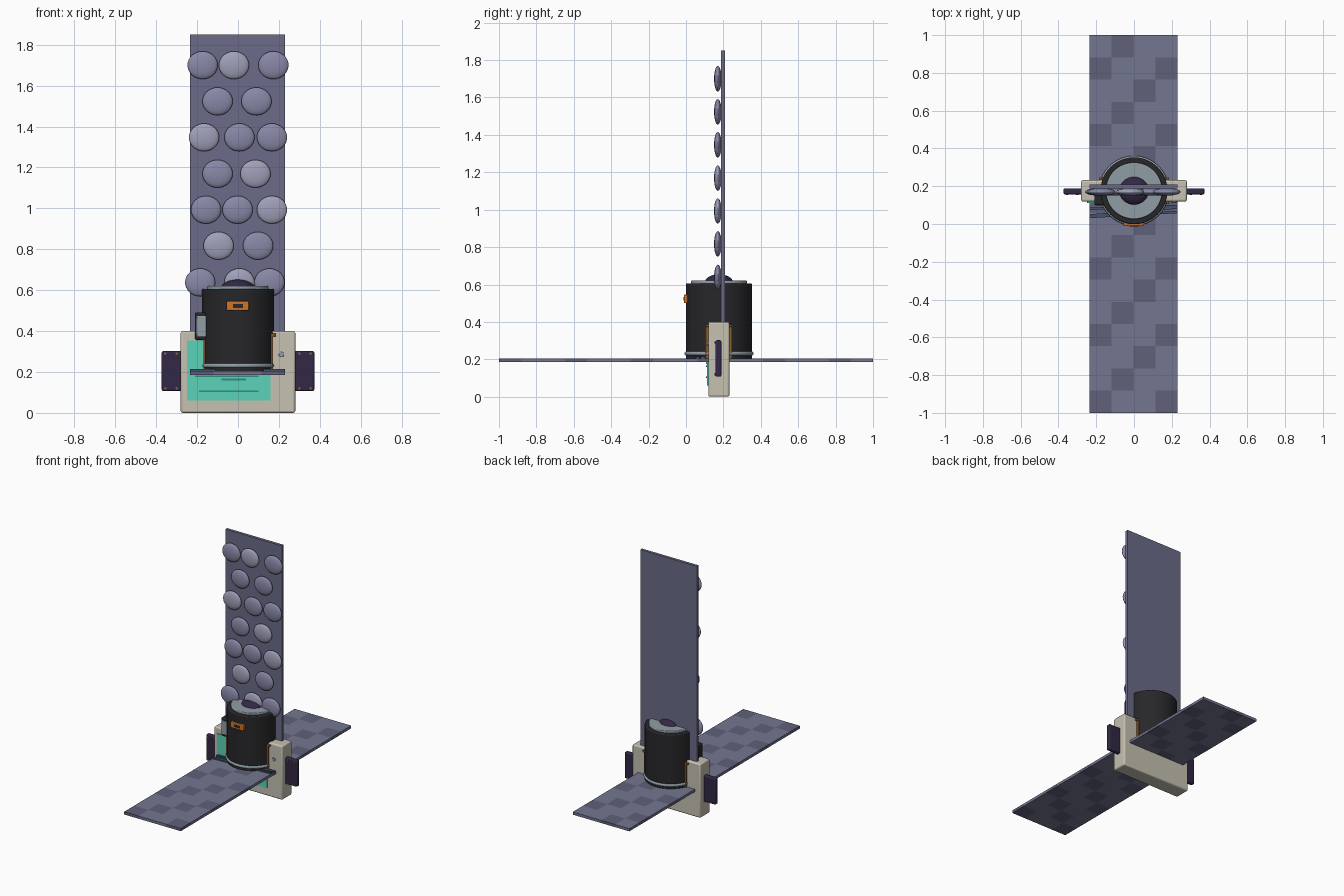
import bpy, bmesh, math

if "Cube" in bpy.data.objects:
    bpy.data.objects.remove(bpy.data.objects["Cube"])

def mat(name, r, g, b):
    m = bpy.data.materials.new(name)
    m.diffuse_color = [c ** 2.2 for c in (r, g, b)] + [1]
    m.use_nodes = True
    m.node_tree.nodes["Principled BSDF"].inputs["Base Color"].default_value = m.diffuse_color
    return m

SLATE = mat("slate", .45, .46, .56)
SLATE_DARK = mat("slate_dark", .38, .38, .48)
WALL = mat("wall", .42, .42, .53)
STONE = mat("stone", .53, .53, .65)
STONE_LIGHT = mat("stone_light", .62, .62, .72)
CHARCOAL = mat("charcoal", .17, .17, .18)
STEEL = mat("steel", .56, .61, .64)
PLUM = mat("plum", .21, .17, .28)
CREAM = mat("cream", .77, .75, .69)
TEAL = mat("teal", .36, .82, .72)
TEAL_DARK = mat("teal_dark", .2, .55, .5)
BRONZE = mat("bronze", .55, .38, .2)
ORANGE = mat("orange", .82, .45, .17)
STRIP = mat("strip", .28, .33, .42)

def finish(name, m, bevel=0, smooth=True):
    o = bpy.context.object
    o.name = name
    o.data.materials.append(m)
    if bevel:
        b = o.modifiers.new("bevel", 'BEVEL')
        b.width, b.segments = bevel, 3
    if smooth:
        bpy.ops.object.shade_smooth_by_angle(angle=math.radians(35))
    return o

def box(name, x0, x1, y0, y1, z0, z1, m, bevel=0):
    bpy.ops.mesh.primitive_cube_add(size=1, location=((x0+x1)/2, (y0+y1)/2, (z0+z1)/2))
    o = bpy.context.object
    o.scale = (x1-x0, y1-y0, z1-z0)
    bpy.ops.object.transform_apply(location=False, rotation=False, scale=True)
    return finish(name, m, bevel, bevel > 0)

def cyl(name, r, loc, depth, m, rot=(0, 0, 0), bevel=0, verts=64):
    bpy.ops.mesh.primitive_cylinder_add(radius=r, depth=depth, location=loc, rotation=rot, vertices=verts)
    return finish(name, m, bevel)

def ball(name, loc, scale, m):
    bpy.ops.mesh.primitive_uv_sphere_add(segments=32, ring_count=16, radius=1, location=loc)
    bpy.context.object.scale = scale
    bpy.ops.object.transform_apply(location=False, rotation=False, scale=True)
    return finish(name, m)

CY = .176          # depth of the pot and base centre
X0, X1 = -.235, .23

# Long path with a diagonal chequer of darker tiles
bm = bmesh.new()
grid = [[bm.verts.new((X0 + (X1-X0)*c/4, 1 - 2*r/17, .205)) for c in range(5)] for r in range(18)]
for r in range(17):
    for c in range(4):
        f = bm.faces.new((grid[r][c], grid[r+1][c], grid[r+1][c+1], grid[r][c+1]))
        f.material_index = int((r + c) % 3 == 1)
me = bpy.data.meshes.new("path")
bm.to_mesh(me)
bm.free()
path = bpy.data.objects.new("path", me)
bpy.context.collection.objects.link(path)
me.materials.append(SLATE)
me.materials.append(SLATE_DARK)
s = path.modifiers.new("thickness", 'SOLIDIFY')
s.thickness, s.offset = .02, -1

# Tall wall with rows of flattened stones
box("wall", X0, X1, .187, .208, .2, 1.85, WALL)
rows = [(1.70, (-.173, -.02, .173)), (1.523, (-.1, .09)), (1.347, (-.166, .007, .166)),
        (1.169, (-.1, .085)), (.993, (-.156, -.002, .166)), (.817, (-.095, .098)),
        (.638, (-.185, .007, .154))]
i = 0
for z, xs in rows:
    for x in xs:
        ball("wall_stone", (x, .17, z), (.074, .02, .068),
             STONE_LIGHT if i in (1, 5, 9, 12, 13, 16) else STONE)
        i += 1

# Thin strips lying across the path
for y, a in ((.05, .055), (.088, .03), (.066, .09)):
    o = box("path_strip", X0, X1, y-.006, y+.006, .2, .214, STRIP)
    o.rotation_euler.z = a

# Base block with front panel
box("base", -.28, .28, .119, .232, 0, .4, CREAM, .01)
box("front_panel", -.25, .158, .112, .125, .06, .355, TEAL)
for x0, x1, z in ((-.21, .1, .18), (-.08, .04, .163), (-.19, .1, .105)):
    box("panel_bar", x0, x1, .108, .115, z-.004, z+.004, TEAL_DARK)
cyl("base_screw", .013, (.212, .118, .286), .012, STEEL, (math.pi/2, 0, 0), .002, 24)

# Side plates with corner studs
for side in (-1, 1):
    x0, x1 = sorted((side*.27, side*.373))
    box("side_plate", x0, x1, .157, .189, .107, .302, PLUM, .008)
    for x in (.30, .355):
        for z in (.12, .29):
            cyl("plate_stud", .006, (side*x, .156, z), .006, BRONZE, (math.pi/2, 0, 0), 0, 12)

# Bronze brackets either side of the pot, front and back
for side in (-1, 1):
    for y0, y1 in ((.105, .121), (.23, .247)):
        x0, x1 = sorted((side*.145, side*.172))
        box("bracket", x0, x1, y0, y1, .2, .39, BRONZE, .003)
        x0, x1 = sorted((side*.165, side*.186))
        box("bracket_tab", x0, x1, y0, y1, .374, .388, BRONZE, .003)

# Round vessel, foot ring, lid and dome
cyl("vessel", .177, (0, CY, .403), .406, CHARCOAL, bevel=.006, verts=96)
bpy.ops.mesh.primitive_torus_add(location=(0, CY, .231), major_radius=.174, minor_radius=.011,
                                 major_segments=96, minor_segments=12)
finish("foot_ring", STEEL)
cyl("lid", .15, (0, CY, .608), .026, STEEL, bevel=.005)
ball("lid_dome", (0, CY, .612), (.08, .075, .042), PLUM)

# Label on the front of the vessel
box("label", -.056, .053, -.011, .02, .5, .546, ORANGE, .005)
box("label_bar", -.025, .025, -.013, -.008, .514, .532, CHARCOAL)

# Small control housing on the left of the vessel
box("control_box", -.21, -.135, .1, .17, .357, .492, CHARCOAL, .008)
box("control_face", -.203, -.155, .095, .105, .373, .474, STEEL, .003)
